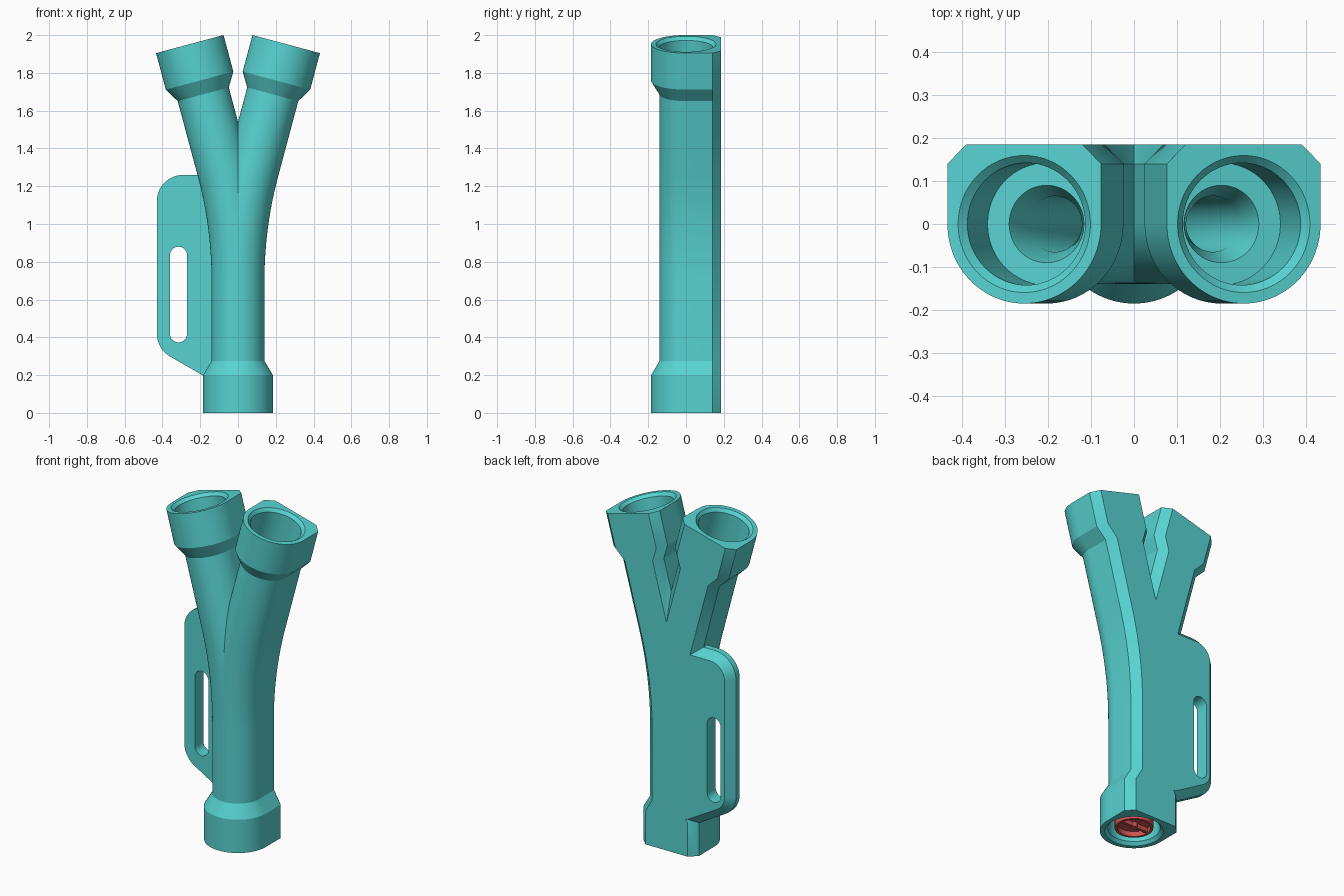
import bpy, bmesh
from math import sin, cos, tan, pi, radians

if "Cube" in bpy.data.objects:
    bpy.data.objects.remove(bpy.data.objects["Cube"])

TILT = radians(15)      # lean of each branch
START, FORK = 0.70, 1.0  # bend start and meeting height of the straight axes
LEG = 0.986             # fork to branch mouth
BACK = 0.185            # flat back plane


def material(name, rgb):
    m = bpy.data.materials.new(name)
    m.diffuse_color = (*rgb, 1)
    m.use_nodes = True
    m.node_tree.nodes["Principled BSDF"].inputs["Base Color"].default_value = m.diffuse_color
    return m


teal = material("teal plastic", (0.095, 0.65, 0.635))
red = material("red plastic", (0.62, 0.09, 0.085))


def to_object(bm, name, mat):
    bmesh.ops.recalc_face_normals(bm, faces=bm.faces)
    me = bpy.data.meshes.new(name)
    bm.to_mesh(me)
    bm.free()
    ob = bpy.data.objects.new(name, me)
    bpy.context.collection.objects.link(ob)
    me.materials.append(mat)
    return ob


def loft(bm, rings):
    loops = [[bm.verts.new(p) for p in r] for r in rings]
    for a, b in zip(loops, loops[1:]):
        for i in range(len(a)):
            j = (i + 1) % len(a)
            bm.faces.new((a[i], a[j], b[j], b[i]))
    bm.faces.new(loops[0])
    bm.faces.new(loops[-1])


def boolean(ob, other, op):
    m = ob.modifiers.new(op, 'BOOLEAN')
    m.operation, m.object, m.solver = op, other, 'EXACT'
    bpy.context.view_layer.objects.active = ob
    bpy.ops.object.modifier_apply(modifier=m.name)
    bpy.data.objects.remove(other)


def smooth(ob):
    bpy.ops.object.select_all(action='DESELECT')
    ob.select_set(True)
    bpy.context.view_layer.objects.active = ob
    bpy.ops.object.shade_smooth_by_angle(angle=radians(25))


# Cross-sections: (sideways, y) points for a radius
def shell_section(r):
    pts = [(r * cos(a), r * sin(a)) for a in (pi + pi * i / 48 for i in range(49))]
    c = 0.045
    return pts + [(r, BACK - c), (r - c, BACK), (c - r, BACK), (-r, BACK - c)]


def round_section(r):
    return [(r * cos(2 * pi * i / 64), r * sin(2 * pi * i / 64)) for i in range(64)]


# Sweep a section up the stem and along one branch, then mirror it into a Y
def y_sweep(name, section, end_steps):
    """end_steps: (distance from mouth, radius), mouth inwards."""
    T = FORK - START
    R = T / tan(TILT / 2)
    stations = [(0, d, 0, r) for d, r in end_steps]
    r_mid = end_steps[-1][1]
    for i in range(21):
        t = TILT * i / 20
        stations.append((R * (1 - cos(t)), START + R * sin(t), t, r_mid))
    for d, r in reversed(end_steps):
        stations.append(((LEG - d) * sin(TILT), FORK + (LEG - d) * cos(TILT), TILT, r))
    rings = [[(x + s * cos(t), y, z - s * sin(t)) for s, y in section(r)]
             for x, z, t, r in stations]
    bm = bmesh.new()
    loft(bm, rings)
    geom = bm.verts[:] + bm.edges[:] + bm.faces[:]
    bmesh.ops.bisect_plane(bm, geom=geom, dist=1e-5, plane_co=(0, 0, 0),
                           plane_no=(1, 0, 0), clear_inner=True)
    geom = bm.verts[:] + bm.edges[:] + bm.faces[:]
    bmesh.ops.mirror(bm, geom=geom, axis='X', merge_dist=1e-4)
    return to_object(bm, name, teal)


body = y_sweep("pipe_body", shell_section, [(0, 0.185), (0.2, 0.185), (0.275, 0.14)])
bore = y_sweep("bore_cutter", round_section,
               [(-0.01, 0.169), (0.018, 0.142), (0.2, 0.142), (0.2, 0.09), (0.275, 0.065)])


def arc(cx, cz, r, a0, a1, n=14):
    return [(cx + r * cos(radians(a0 + (a1 - a0) * i / n)),
             cz + r * sin(radians(a0 + (a1 - a0) * i / n))) for i in range(n + 1)]


# Handle plate: rounded outline, chamfered towards the back
def handle_outline(c):
    r = 0.14 - c
    low = arc(-0.29, 0.42, r, 240, 180)
    x, z = low[0]
    foot_x = -0.185 + c
    foot_z = z - (foot_x - x) * tan(radians(30))
    return ([(-0.06, foot_z), (foot_x, foot_z)] + low
            + arc(-0.29, 1.12, r, 180, 90) + [(-0.06, 1.26 - c)])


bm = bmesh.new()
loft(bm, [[(x, y, z) for x, z in handle_outline(c)]
          for y, c in ((0.105, 0), (BACK - 0.045, 0), (BACK, 0.045))])
handle = to_object(bm, "handle", teal)

# Finger slot through the handle
slot = arc(-0.315, 0.835, 0.045, 0, 180) + arc(-0.315, 0.418, 0.045, 180, 360)
bm = bmesh.new()
loft(bm, [[(x, y, z) for x, z in slot] for y in (0.0, 0.3)])
boolean(handle, to_object(bm, "slot_cutter", teal), 'DIFFERENCE')

boolean(body, handle, 'UNION')
boolean(body, bore, 'DIFFERENCE')
smooth(body)

# Red insert in the bottom socket: recessed cup with a bar and hub
bm = bmesh.new()
loft(bm, [[(x, y, z) for x, y in round_section(r)]
          for r, z in ((0.09, 0.05), (0.09, 0.02), (0.105, 0.02), (0.105, 0.203))])
smooth(to_object(bm, "socket_insert", red))

bm = bmesh.new()
loft(bm, [[(sx * 0.092, sy * 0.009, z) for sx, sy in ((-1, -1), (1, -1), (1, 1), (-1, 1))]
          for z in (0.025, 0.055)])
to_object(bm, "insert_bar", red)

bm = bmesh.new()
loft(bm, [[(x, y, z) for x, y in round_section(0.018)] for z in (0.022, 0.055)])
smooth(to_object(bm, "insert_hub", red))
